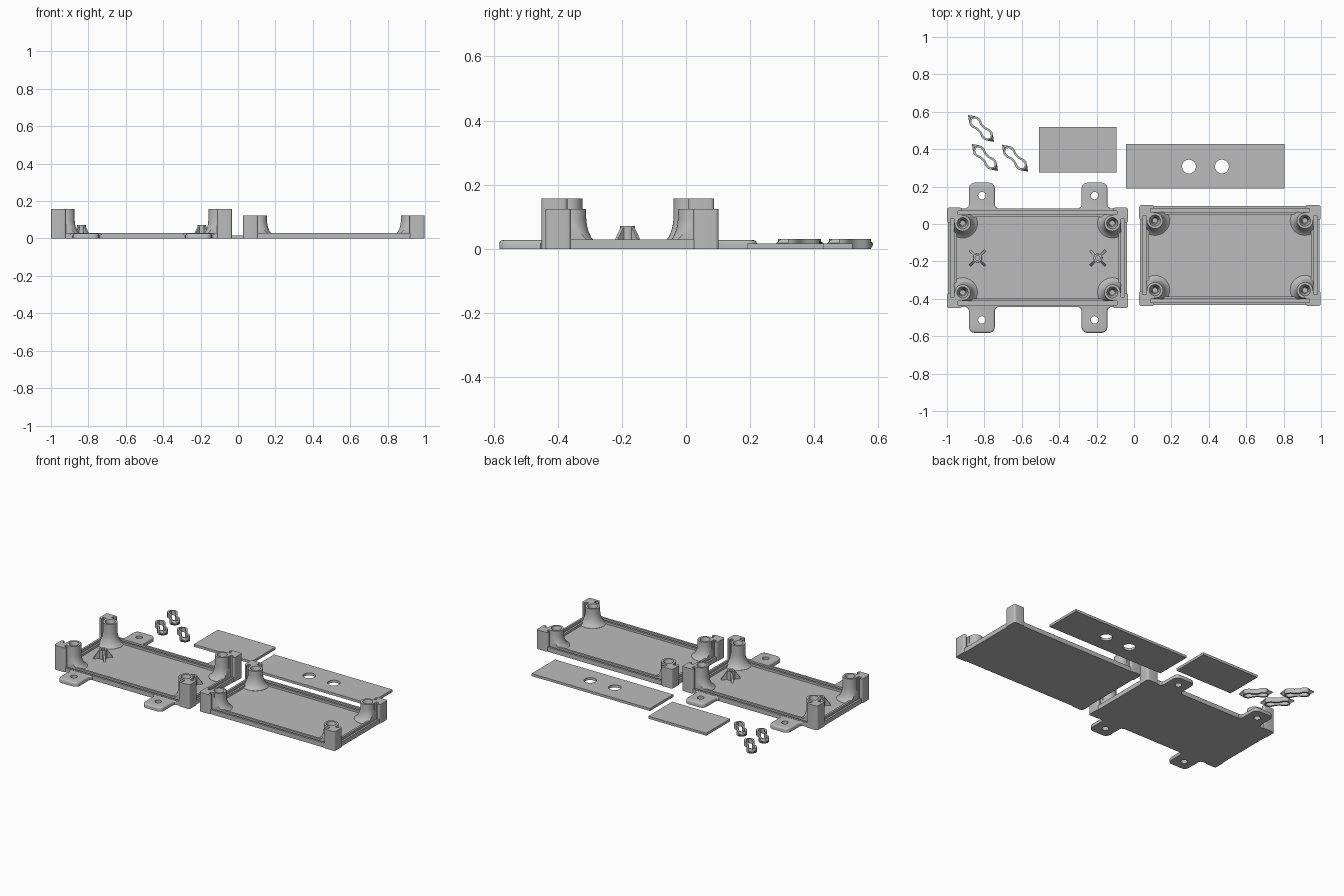
import bpy, bmesh
from math import pi, sin, cos, radians
from mathutils import Matrix

cube = bpy.data.objects.get("Cube")
if cube:
    bpy.data.objects.remove(cube, do_unlink=True)

grey = bpy.data.materials.new("light grey plastic")
grey.use_nodes = True
COLOUR = (0.5, 0.5, 0.5, 1)
grey.diffuse_color = COLOUR
grey.node_tree.nodes["Principled BSDF"].inputs["Base Color"].default_value = COLOUR


# ---- helpers ----
def finish(bm, name):
    bmesh.ops.recalc_face_normals(bm, faces=bm.faces)
    mesh = bpy.data.meshes.new(name)
    bm.to_mesh(mesh)
    bm.free()
    mesh.materials.append(grey)
    ob = bpy.data.objects.new(name, mesh)
    bpy.context.collection.objects.link(ob)
    return ob


def loft(name, loops, ring=False):
    """Skin a stack of equal loops; cap the ends, or close it as a ring."""
    bm = bmesh.new()
    rows = [[bm.verts.new(p) for p in loop] for loop in loops]
    n = len(rows[0])
    pairs = list(zip(rows, rows[1:]))
    if ring:
        pairs.append((rows[-1], rows[0]))
    else:
        bm.faces.new(rows[0])
        bm.faces.new(rows[-1])
    for a, b in pairs:
        for i in range(n):
            j = (i + 1) % n
            bm.faces.new((a[i], a[j], b[j], b[i]))
    return finish(bm, name)


def rect(x0, x1, y0, y1, z):
    return [(x0, y0, z), (x1, y0, z), (x1, y1, z), (x0, y1, z)]


def box(name, x0, x1, y0, y1, z0, z1, radius=0):
    ob = loft(name, [rect(x0, x1, y0, y1, z) for z in (z0, z1)])
    if radius:
        bm = bmesh.new()
        bm.from_mesh(ob.data)
        up = [e for e in bm.edges if abs(e.verts[0].co.z - e.verts[1].co.z) > 1e-4]
        bmesh.ops.bevel(bm, geom=up, offset=radius, segments=4, profile=0.5, affect='EDGES')
        bm.to_mesh(ob.data)
        bm.free()
    return ob


def lathe(name, x, y, profile, sides=32):
    return loft(name, [[(x + r * cos(2 * pi * i / sides), y + r * sin(2 * pi * i / sides), z)
                        for i in range(sides)] for r, z in profile])


def combine(ob, other, operation):
    mod = ob.modifiers.new("cut", 'BOOLEAN')
    mod.operation, mod.solver, mod.object = operation, 'EXACT', other
    bpy.context.view_layer.objects.active = ob
    bpy.ops.object.modifier_apply(modifier=mod.name)
    bpy.data.objects.remove(other, do_unlink=True)


def smooth(ob):
    bpy.ops.object.select_all(action='DESELECT')
    ob.select_set(True)
    bpy.context.view_layer.objects.active = ob
    bpy.ops.object.shade_smooth_by_angle(angle=radians(35))


FLOOR, RIM = 0.015, 0.029


# ---- enclosure halves: floor, grooved rim, slotted corner posts ----
def tray(name, x0, x1, y0, y1, height):
    e = 0.005
    ob = box(name, x0 + e, x1 - e, y0 + e, y1 - e, 0, RIM, 0.012)
    p = 0.051
    combine(ob, box("pocket", x0 + p, x1 - p, y0 + p, y1 - p, FLOOR, 0.3), 'DIFFERENCE')
    corners = [(cx, cy, sx, sy) for cx, sx in ((x0, 1), (x1, -1)) for cy, sy in ((y0, 1), (y1, -1))]
    for cx, cy, sx, sy in corners:
        xs, ys = sorted((cx, cx + sx * 0.08)), sorted((cy, cy + sy * 0.08))
        combine(ob, box("corner", *xs, *ys, 0, height, 0.012), 'UNION')
        px, py = cx + sx * 0.084, cy + sy * 0.084
        flare = [(0.079, 0.004), (0.079, 0.016), (0.068, 0.024), (0.058, 0.037),
                 (0.05, 0.055), (0.045, 0.075), (0.043, 0.095), (0.043, height)]
        combine(ob, lathe("post", px, py, flare), 'UNION')
    # panel grooves, also slotting the posts
    a, b, c = 0.018, 0.038, 0.06
    for s in ((x0 + c, x1 - c, y0 + a, y0 + b), (x0 + c, x1 - c, y1 - b, y1 - a),
              (x0 + a, x0 + b, y0 + c, y1 - c), (x1 - b, x1 - a, y0 + c, y1 - c)):
        combine(ob, box("slot", *s, FLOOR, 0.3), 'DIFFERENCE')
    # tapered screw holes
    for cx, cy, sx, sy in corners:
        hole = [(0.014, 0.03), (0.018, height - 0.04), (0.03, height), (0.03, height + 0.05)]
        combine(ob, lathe("hole", cx + sx * 0.084, cy + sy * 0.084, hole), 'DIFFERENCE')
    smooth(ob)


LEFT = (-1.0, -0.032, -0.45, 0.088)
tray("base_tray", *LEFT, 0.157)
tray("lid_tray", 0.028, 0.998, -0.438, 0.102, 0.124)


# ---- mounting tabs ----
def tab(name, x, root, side):
    half = [(0.083, 0), (0.083, 0.009), (0.073, 0.015), (0.069, 0.026)]
    half += [(0.039 + 0.03 * cos(t * pi / 8), 0.114 + 0.03 * sin(t * pi / 8)) for t in range(5)]
    outline = half + [(-u, v) for u, v in reversed(half)]
    ob = loft(name, [[(x + u, root + side * v, z) for u, v in outline] for z in (0, 0.027)])
    bm = bmesh.new()
    bm.from_mesh(ob.data)
    top = [e for e in bm.edges if all(v.co.z > 0.02 for v in e.verts)
           and any(abs(v.co.y - root) > 0.012 for v in e.verts)]
    bmesh.ops.bevel(bm, geom=top, offset=0.01, segments=3, profile=0.5, affect='EDGES')
    bm.to_mesh(ob.data)
    bm.free()
    combine(ob, lathe("hole", x, root + side * 0.075, [(0.02, -0.1), (0.02, 0.1)]), 'DIFFERENCE')
    smooth(ob)


for x, place in ((-0.813, "right"), (-0.211, "left")):
    tab("back_tab_" + place, x, 0.077, 1)
    tab("front_tab_" + place, x, -0.438, -1)

# ---- board standoffs with four diagonal fins ----
for x, place in ((-0.837, "right"), (-0.193, "left")):
    y = -0.182
    ob = lathe("standoff_" + place, x, y, [(0.024, 0.01), (0.023, 0.072)], 24)
    for angle in (45, 135):
        fin = loft("fin", [rect(-l, l, -0.006, 0.006, z) for l, z in ((0.06, 0.011), (0.052, 0.026), (0.025, 0.066))])
        fin.data.transform(Matrix.Translation((x, y, 0)) @ Matrix.Rotation(radians(angle), 4, 'Z'))
        combine(ob, fin, 'UNION')
    combine(ob, lathe("hole", x, y, [(0.012, 0.02), (0.012, 0.1)], 24), 'DIFFERENCE')
    smooth(ob)

# ---- flat end panels ----
box("plain_panel", -0.508, -0.094, 0.275, 0.519, 0, 0.016)
panel = box("sensor_panel", -0.042, 0.804, 0.19, 0.428, 0, 0.016)
for x in (0.294, 0.47):
    combine(panel, lathe("hole", x, 0.307, [(0.037, -0.1), (0.037, 0.1)], 40), 'DIFFERENCE')
smooth(panel)


# ---- pointed cable links ----
def mirrored(quarter):
    half = quarter + [(-u, v) for u, v in reversed(quarter[:-1])]
    return half + [(u, -v) for u, v in reversed(half[1:-1])]


outer = [(0.078, 0), (0.068, 0.023), (0.055, 0.03), (0.035, 0.03), (0.015, 0.022), (0, 0.021)]
middle = [(0.1, 0)] + outer[1:]
inner = [(0.07, 0), (0.063, 0.012), (0.052, 0.018), (0.036, 0.018), (0.015, 0.011), (0, 0.01)]
layers = ((outer, 0), (middle, 0.012), (middle, 0.018), (outer, 0.03), (inner, 0.03), (inner, 0))
for i, (x, y) in enumerate(((-0.818, 0.511), (-0.797, 0.356), (-0.636, 0.352))):
    link = loft("cable_link_%d" % (i + 1), [[(u, v, z) for u, v in mirrored(q)] for q, z in layers], ring=True)
    link.data.transform(Matrix.Translation((x, y, 0)) @ Matrix.Rotation(radians(-46), 4, 'Z'))
    smooth(link)
